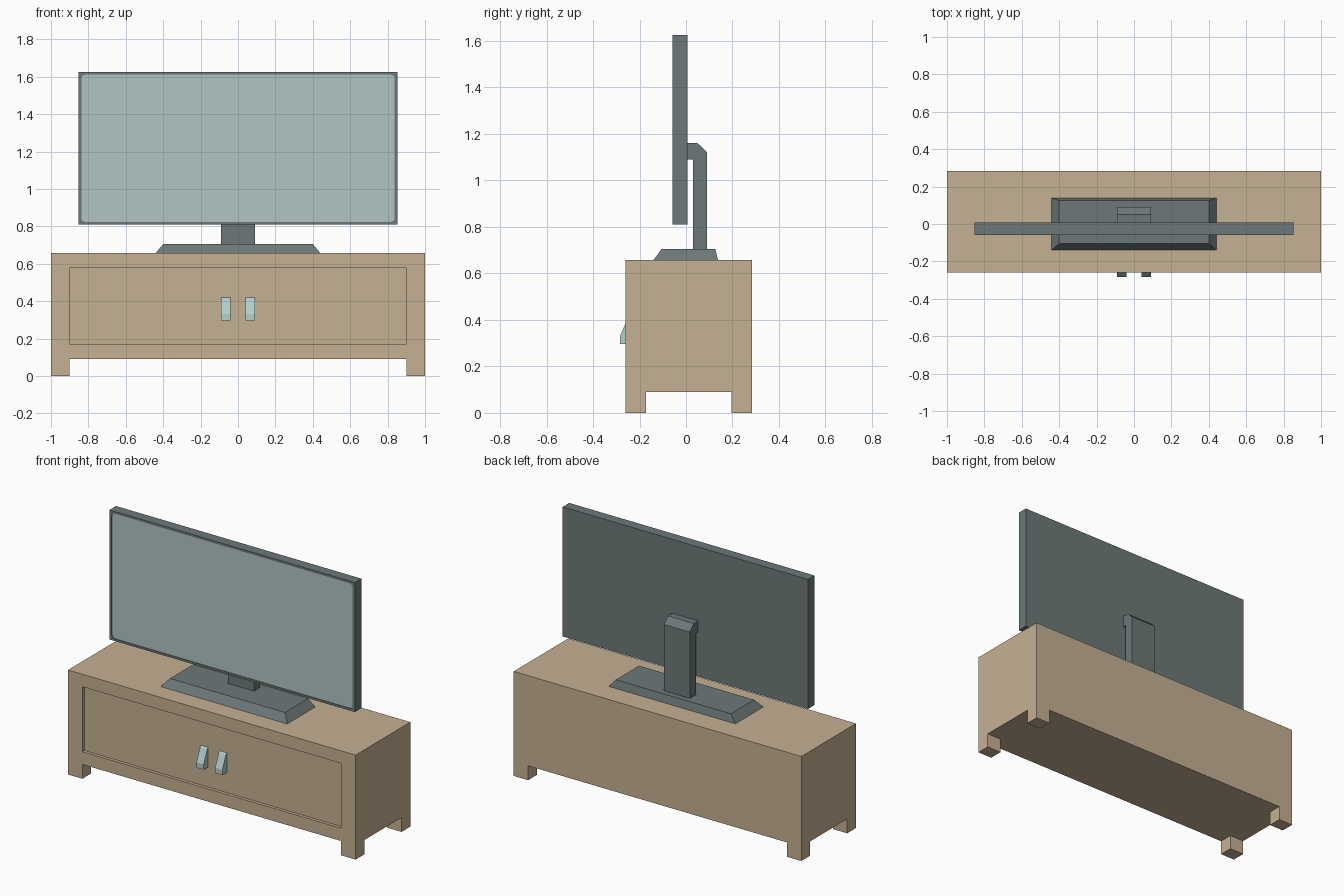
import bpy
import bmesh
from mathutils import Vector

default = bpy.data.objects.get("Cube")
if default:
    bpy.data.objects.remove(default, do_unlink=True)


def material(name, rgb):
    m = bpy.data.materials.new(name)
    m.use_nodes = True
    m.diffuse_color = (*rgb, 1)
    m.node_tree.nodes["Principled BSDF"].inputs["Base Color"].default_value = (*rgb, 1)
    return m


wood = material("light wood", (0.56, 0.44, 0.29))
casing = material("dark grey casing", (0.155, 0.19, 0.19))
glass = material("pale screen", (0.44, 0.56, 0.55))
metal = material("pale metal", (0.46, 0.62, 0.62))


def finish(name, bm, *mats):
    bmesh.ops.recalc_face_normals(bm, faces=bm.faces[:])
    mesh = bpy.data.meshes.new(name)
    bm.to_mesh(mesh)
    bm.free()
    for m in mats:
        mesh.materials.append(m)
    obj = bpy.data.objects.new(name, mesh)
    bpy.context.collection.objects.link(obj)
    return obj


def box(low, high):
    bm = bmesh.new()
    bmesh.ops.create_cube(bm, size=1)
    low, high = Vector(low), Vector(high)
    for v in bm.verts:
        v.co = (low + high) / 2 + v.co * (high - low)
    return bm


def prism(profile, x0, x1):
    """Extrude a (y, z) profile along x."""
    bm = bmesh.new()
    face = bm.faces.new([bm.verts.new((x0, y, z)) for y, z in profile])
    out = bmesh.ops.extrude_face_region(bm, geom=[face])["geom"]
    moved = [g for g in out if isinstance(g, bmesh.types.BMVert)]
    bmesh.ops.translate(bm, verts=moved, vec=(x1 - x0, 0, 0))
    return bm


def recess_front(bm, low, high, depth, corner=0):
    """Sink a panel with x, z limits into the front face; return the panel."""
    front = min(bm.faces, key=lambda f: f.calc_center_median().y)
    bmesh.ops.inset_individual(bm, faces=[front], thickness=0.01)
    mid = front.calc_center_median()
    for v in front.verts:
        v.co.x = low[0] if v.co.x < mid.x else high[0]
        v.co.z = low[1] if v.co.z < mid.z else high[1]
    if corner:
        bmesh.ops.bevel(bm, geom=front.verts[:], offset=corner, segments=2,
                        profile=0.5, affect='VERTICES')
        bm.normal_update()
        front = max((f for f in bm.faces if f.normal.y < -0.9), key=lambda f: f.calc_area())
    out = bmesh.ops.extrude_face_region(bm, geom=[front])["geom"]
    panel = next(g for g in out if isinstance(g, bmesh.types.BMFace))
    bmesh.ops.translate(bm, verts=panel.verts[:], vec=(0, depth, 0))
    if front.is_valid:
        bmesh.ops.delete(bm, geom=[front], context='FACES_ONLY')
    return panel


FRONT, BACK = -0.26, 0.283
FLOOR, TOP = 0.09, 0.657

# Cabinet with recessed front panel
bm = box((-1, FRONT, FLOOR), (1, BACK, TOP))
recess_front(bm, (-0.9, 0.17), (0.9, 0.578), 0.02)
finish("cabinet_body", bm, wood)

# Four corner legs
for side, x in (("right", -1), ("left", 0.9)):
    for end, y in (("front", FRONT), ("back", BACK - 0.087)):
        finish(f"{end}_{side}_leg", box((x, y, 0), (x + 0.1, y + 0.087, FLOOR)), wood)

# Wedge handles
handle = [(-0.24, 0.296), (-0.284, 0.296), (-0.284, 0.33), (-0.249, 0.41), (-0.24, 0.42)]
for side, x in (("right", -0.09), ("left", 0.04)):
    finish(f"{side}_handle", prism(handle, x, x + 0.05), metal)

# Tapered stand base
bm = box((-0.44, -0.14, TOP), (0.44, 0.138, 0.705))
for v in bm.verts:
    if v.co.z > 0.68:
        v.co.x *= 0.91
        v.co.y = -0.105 if v.co.y < 0 else 0.126
finish("stand_base", bm, casing)

# Bent neck joining the base to the back of the television
neck = [(0.03, 0.705), (0.09, 0.705), (0.09, 1.122), (0.05, 1.16),
        (0.007, 1.16), (0.007, 1.09), (0.03, 1.09)]
finish("stand_neck", prism(neck, -0.09, 0.09), casing)

# Television with a shallow inset screen
bm = box((-0.853, -0.058, 0.811), (0.853, 0.007, 1.625))
screen = recess_front(bm, (-0.838, 0.824), (0.838, 1.611), 0.004, 0.02)
screen.material_index = 1
finish("television", bm, casing, glass)
